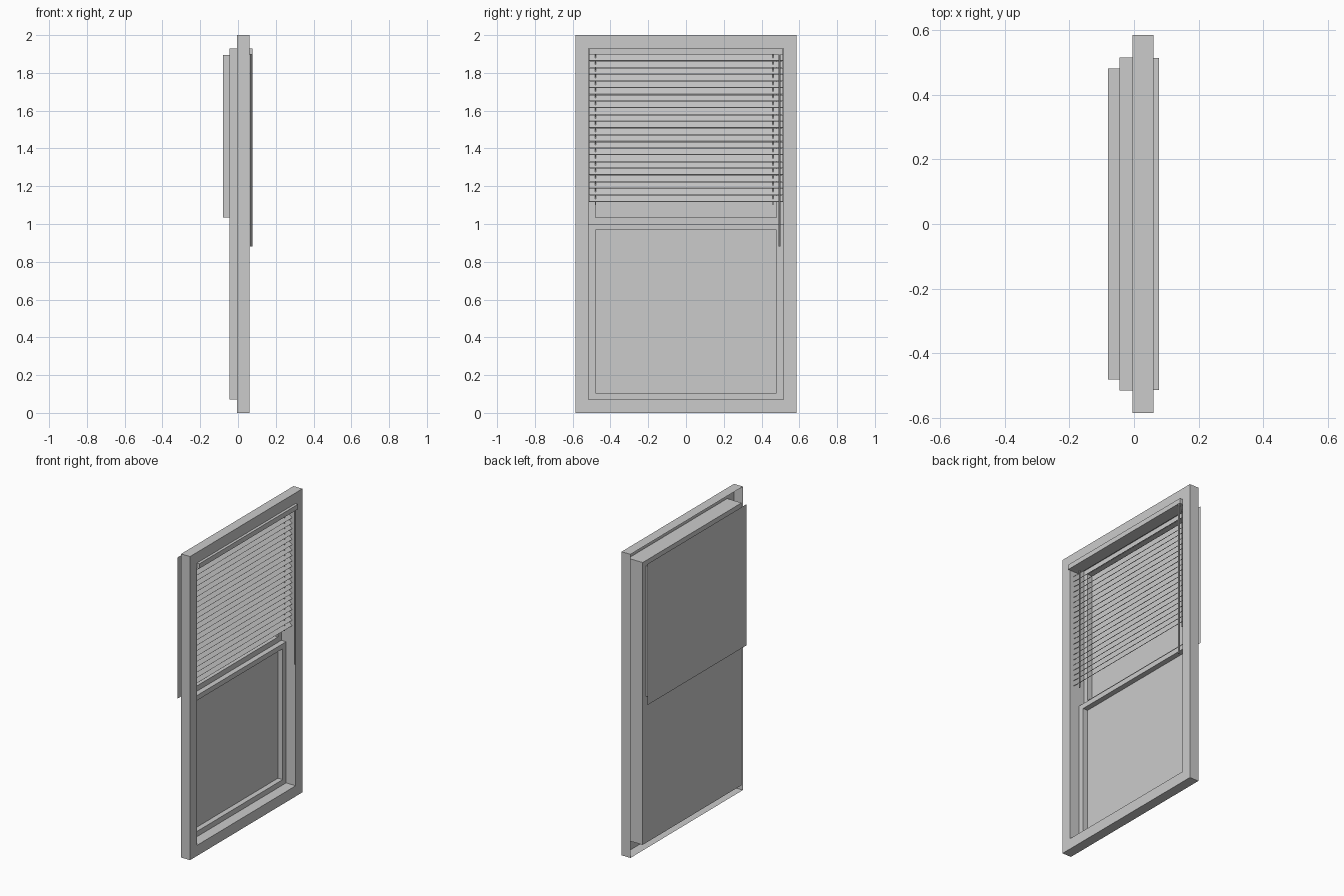
import bpy, bmesh, math
from mathutils import Matrix

if "Cube" in bpy.data.objects:
    bpy.data.objects.remove(bpy.data.objects["Cube"])


def finish(name, bm):
    bmesh.ops.remove_doubles(bm, verts=bm.verts, dist=1e-5)
    mesh = bpy.data.meshes.new(name)
    bm.to_mesh(mesh)
    bm.free()
    ob = bpy.data.objects.new(name, mesh)
    bpy.context.collection.objects.link(ob)
    return ob


def loop(bm, x, rect):
    hw, z0, z1 = rect
    return [bm.verts.new((x, y, z)) for y, z in
            ((-hw, z0), (hw, z0), (hw, z1), (-hw, z1))]


def shell(name, sections, panel=None):
    """Skin rectangular (x, rect) sections; optionally add a back panel."""
    bm = bmesh.new()
    loops = [loop(bm, x, r) for x, r in sections]
    for a, b in zip(loops, loops[1:]):
        for i in range(4):
            j = (i + 1) % 4
            bm.faces.new((a[i], a[j], b[j], b[i]))
    if panel:
        bm.faces.new(reversed(loop(bm, *panel)))
    return finish(name, bm)


def add_box(bm, lo, hi, tilt=0):
    size = [b - a for a, b in zip(lo, hi)]
    mid = [(a + b) / 2 for a, b in zip(lo, hi)]
    bmesh.ops.create_cube(bm, size=1, matrix=Matrix.Translation(mid)
                          @ Matrix.Rotation(tilt, 4, 'Y')
                          @ Matrix.Diagonal((*size, 1)))


def box(name, lo, hi):
    bm = bmesh.new()
    add_box(bm, lo, hi)
    return finish(name, bm)


# Outer frame: skirt, face and deep inner reveal, open at the back
outer, opening = (0.585, 0, 2), (0.515, 0.07, 1.93)
shell("window_frame", [(-0.005, outer), (0.06, outer),
                       (0.06, opening), (-0.045, opening)])

# Lower sash stands in front of the upper one
low, low_in = (0.515, 0.07, 1.0), (0.48, 0.105, 0.967)
shell("lower_sash", [(-0.045, low), (-0.01, low), (-0.01, low_in),
                     (-0.045, low_in)], (-0.045, low))
up, up_in = (0.515, 1.0, 1.93), (0.48, 1.035, 1.895)
shell("upper_sash", [(-0.045, up), (-0.045, up_in), (-0.08, up_in)],
      (-0.08, up))

# Blind head rail
box("blind_head_rail", (-0.005, -0.513, 1.897), (0.077, 0.513, 1.929))

# Tilted slats, lower edge towards the room
bm = bmesh.new()
for i in range(22):
    z = 1.88 - i * 0.0355
    add_box(bm, (-0.009, -0.513, z - 0.001), (0.041, 0.513, z + 0.001),
            math.radians(40))
finish("blind_slats", bm)

# Ladder cords through the slats
for side, y in (("left", -0.48), ("right", 0.46)):
    box("ladder_cord_" + side, (0.013, y - 0.003, 1.1), (0.019, y + 0.003, 1.9))

# Hanging tilt wand
bm = bmesh.new()
bmesh.ops.create_cone(bm, cap_ends=True, segments=8, radius1=0.006,
                      radius2=0.006, depth=1.02,
                      matrix=Matrix.Translation((0.07, 0.495, 1.39)))
finish("tilt_wand", bm)
